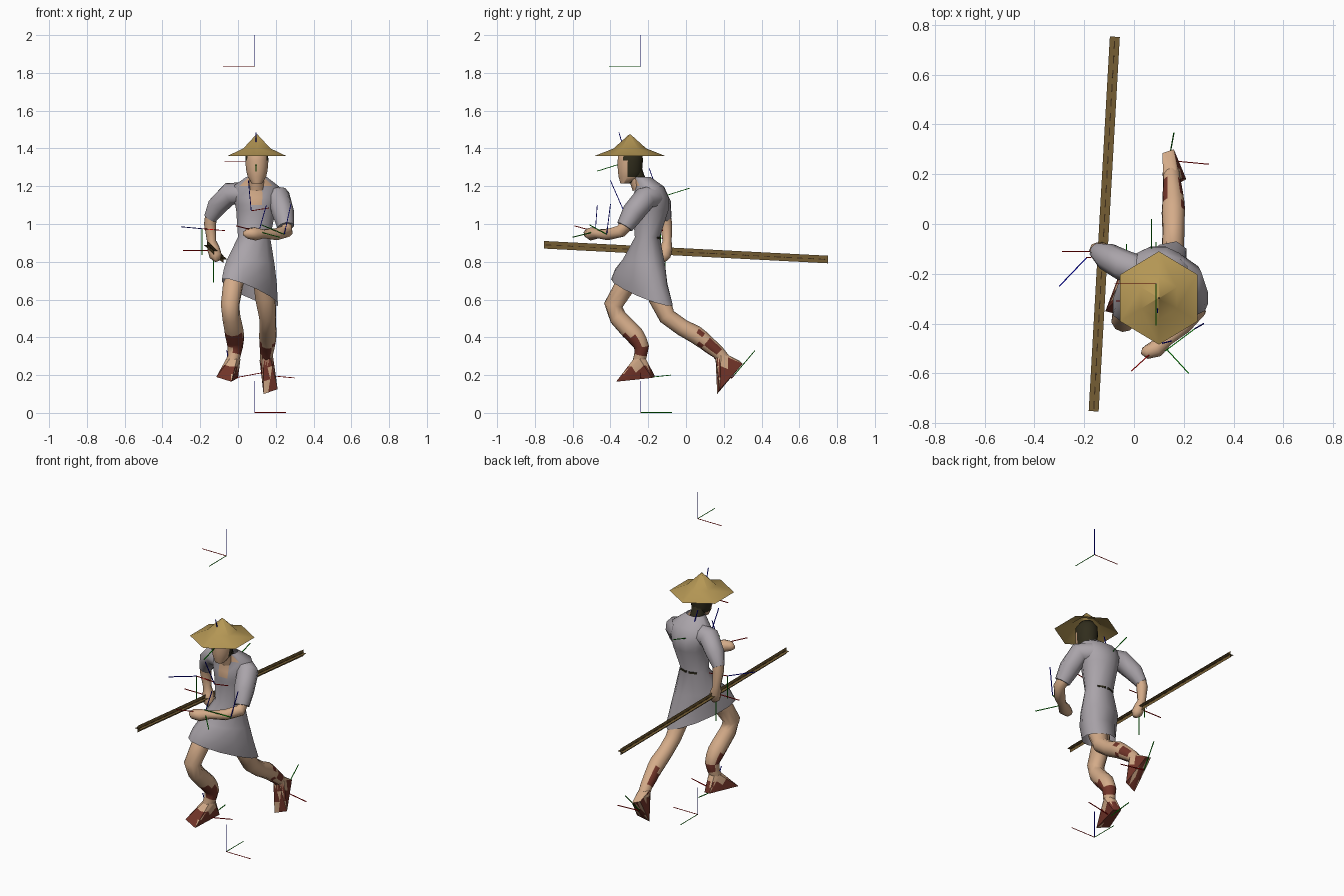
import bpy, bmesh, math, random
from mathutils import Vector

if "Cube" in bpy.data.objects:
    bpy.data.objects.remove(bpy.data.objects["Cube"])

random.seed(4)


def material(name, *rgb):
    m = bpy.data.materials.new(name)
    m.diffuse_color = (*rgb, 1)
    m.use_nodes = True
    m.node_tree.nodes["Principled BSDF"].inputs["Base Color"].default_value = m.diffuse_color
    return m


CLOTH = material("grey cloth", .40, .37, .40)
SKIN = material("skin", .66, .41, .25)
STRAW = material("straw", .46, .31, .09)
HAIR = material("dark hair", .03, .026, .012)
LEATHER = material("red brown leather", .17, .035, .022)
WOOD = material("wood", .17, .105, .032)
DARK = material("dark wood", .045, .025, .01)
RED = material("red", .7, .0, .0)
GREEN = material("green", .0, .45, .0)
BLUE = material("blue", .0, .0, .9)


def finish(name, bm, mats, rule=None, angle=50):
    """Turn a bmesh into an object; rule(face) picks the material index."""
    bmesh.ops.recalc_face_normals(bm, faces=bm.faces)
    bm.normal_update()
    for f in bm.faces:
        f.smooth = angle > 0
        if rule:
            f.material_index = rule(f)
    me = bpy.data.meshes.new(name)
    bm.to_mesh(me)
    bm.free()
    ob = bpy.data.objects.new(name, me)
    bpy.context.collection.objects.link(ob)
    for m in mats:
        me.materials.append(m)
    if angle:
        bpy.ops.object.select_all(action='DESELECT')
        ob.select_set(True)
        bpy.context.view_layer.objects.active = ob
        bpy.ops.object.shade_smooth_by_angle(angle=math.radians(angle))
    return ob


def skin_rings(bm, rings, caps=True):
    """Bridge rings of points with quads."""
    loops = [[bm.verts.new(p) for p in r] for r in rings]
    n = len(loops[0])
    for a, b in zip(loops, loops[1:]):
        for i in range(n):
            j = (i + 1) % n
            bm.faces.new((a[i], a[j], b[j], b[i]))
    if caps:
        bm.faces.new(loops[0][::-1])
        bm.faces.new(loops[-1])


def ellipse(z, cx, cy, rx, ry, n=12):
    return [Vector((cx + rx * math.sin(2 * math.pi * (i + .5) / n),
                    cy - ry * math.cos(2 * math.pi * (i + .5) / n), z)) for i in range(n)]


def limb(name, path, mats, rule=None, sides=8, angle=60):
    """Tube through (x, y, z, radius) points."""
    pts = [Vector(p[:3]) for p in path]
    u, rings = None, []
    for i, p in enumerate(pts):
        t = (pts[min(i + 1, len(pts) - 1)] - pts[max(i - 1, 0)]).normalized()
        u = t.orthogonal() if u is None else u - t * u.dot(t)
        u.normalize()
        v = t.cross(u)
        rings.append([p + path[i][3] * (u * math.cos(a) + v * math.sin(a))
                      for a in (2 * math.pi * k / sides for k in range(sides))])
    bm = bmesh.new()
    skin_rings(bm, rings)
    return finish(name, bm, mats, rule, angle)


def foot(name, ankle, r, sole, rule):
    """Wedge between a round ankle and four sole corners, patched with leather."""
    bm = bmesh.new()
    for p in ellipse(ankle[2], ankle[0], ankle[1], r, r, 6) + [Vector(s) for s in sole]:
        bm.verts.new(p)
    bmesh.ops.convex_hull(bm, input=bm.verts)
    bmesh.ops.subdivide_edges(bm, edges=bm.edges, cuts=2, use_grid_fill=True)
    finish(name, bm, [SKIN, LEATHER], rule, 40)


# Tunic: skewed, slanted hem, narrow waist and open V neckline
sections = [(.64, .063, -.235, .153, .127), (.72, .065, -.240, .145, .125),
            (.80, .068, -.225, .130, .108), (.93, .085, -.205, .088, .068),
            (1.07, .095, -.188, .108, .098), (1.10, .096, -.187, .115, .10),
            (1.14, .097, -.187, .125, .098), (1.20, .095, -.192, .125, .075),
            (1.25, .098, -.235, .055, .048)]
rings = [ellipse(*s) for s in sections]
for k, w in ((0, 1), (1, .7), (2, .35)):
    for p in rings[k]:
        p.y += w * .68 * (p.x - .06)
        p.z += w * (-.26 * (p.y + .235) - .25 * (p.x - .06))
bm = bmesh.new()
skin_rings(bm, rings, caps=False)


def neckline(f):
    c = f.calc_center_median()
    return int(c.z > 1.09 and c.y < -.21 and abs(c.x - .098) < .012 + .35 * (c.z - 1.08))


finish("tunic", bm, [CLOTH, SKIN], neckline, 60)

# Belt pieces showing at the back of the waist
for s in (-1, 1):
    limb("belt_piece", [(.085 + s * .008, -.135, .925, .007),
                        (.085 + s * .055, -.152, .925, .007)], [HAIR], sides=4)

# Neck and head, hair on the rear faces
limb("neck", [(.098, -.24, 1.19, .045), (.099, -.262, 1.25, .042),
              (.1, -.28, 1.31, .04)], [SKIN, HAIR],
     lambda f: int(f.normal.y > .25))
bm = bmesh.new()
skin_rings(bm, [ellipse(*s, n=16) for s in (
    (1.215, .1, -.32, .028, .028), (1.25, .1, -.297, .05, .061), (1.28, .1, -.297, .057, .065),
    (1.305, .1, -.296, .06, .067), (1.335, .1, -.295, .062, .068),
    (1.375, .1, -.295, .06, .066), (1.41, .1, -.295, .035, .04))])


def hairline(f):
    c = f.calc_center_median()
    edge = -.335 if c.z > 1.335 else -.30 if c.z < 1.32 else -.32
    return int(c.z > 1.25 and c.y > edge or c.z > 1.375 or c.y > -.285)


finish("head", bm, [SKIN, HAIR], hairline, 60)

# Six-sided straw hat, an open shell
bm = bmesh.new()
levels = [(1.36, .18), (1.40, .083), (1.475, .003)]
skin_rings(bm, [[Vector((.1 + r * math.sin(a), -.297 + 1.04 * r * math.cos(a), z))
                 for a in (math.pi * k / 3 for k in range(6))] for z, r in levels], caps=False)
finish("straw_hat", bm, [STRAW], angle=50)

# Sleeves
limb("right_sleeve", [(.03, -.19, 1.16, .06), (-.045, -.165, 1.16, .062),
                      (-.11, -.13, 1.095, .056), (-.147, -.11, 1.03, .036)], [CLOTH])
limb("left_sleeve", [(.16, -.18, 1.14, .065), (.218, -.215, 1.14, .062),
                     (.238, -.28, 1.06, .06), (.253, -.325, .985, .045)], [CLOTH])

# Forearms and hands
limb("right_forearm", [(-.14, -.115, 1.06, .032), (-.148, -.105, 1.0, .032),
                       (-.14, -.10, .91, .024), (-.13, -.105, .87, .033),
                       (-.118, -.115, .83, .033), (-.108, -.12, .805, .015)], [SKIN])
limb("left_forearm", [(.25, -.31, 1.0, .035), (.258, -.345, .962, .034),
                      (.20, -.41, .945, .032), (.135, -.465, .948, .024),
                      (.09, -.50, .948, .036), (.05, -.515, .95, .028),
                      (.03, -.51, .95, .012)], [SKIN])


# Legs with patchy leather wraps around the shins
def right_wrap(f):
    return int(.32 < f.calc_center_median().z < .42 and random.random() < .75)


def left_wrap(f):
    return int(.07 < f.calc_center_median().y < .17 and f.normal.z < .6 and random.random() < .8)


limb("right_leg", [(.005, -.27, .77, .045), (-.028, -.325, .67, .054), (-.042, -.385, .57, .05),
                   (-.035, -.36, .505, .048), (-.022, -.30, .44, .05), (-.018, -.27, .41, .05),
                   (-.015, -.25, .38, .046), (-.015, -.235, .35, .041), (-.02, -.24, .31, .035),
                   (-.035, -.255, .25, .034)], [SKIN, LEATHER], right_wrap, sides=10)
limb("left_leg", [(.12, -.20, .74, .045), (.145, -.145, .61, .055), (.157, -.10, .51, .046),
                  (.158, -.02, .452, .045), (.158, .05, .415, .048), (.158, .08, .393, .046),
                  (.157, .105, .373, .043), (.155, .13, .352, .041), (.152, .17, .32, .036),
                  (.148, .21, .27, .034)], [SKIN, LEATHER], left_wrap, sides=10)

# Feet
foot("right_foot", (-.025, -.245, .285), .038,
     [(-.115, -.35, .19), (-.035, -.37, .165), (.0, -.18, .185), (-.045, -.165, .195)],
     lambda f: int(f.calc_center_median().z < .25 and random.random() < .85))


def left_sandal(f):
    c = f.calc_center_median()
    bare = f.normal.z > .15 and c.x < .165
    return int(not bare and c.z < .285 and random.random() < .85)


foot("left_foot", (.15, .185, .31), .034,
     [(.115, .285, .275), (.16, .30, .26), (.135, .165, .10), (.21, .18, .125)], left_sandal)

# Carrying pole: an upright and a flat blade crossed, with a dashed centre
start, end = Vector((-.162, -.752, .89)), Vector((-.077, .752, .812))
axis = (end - start).normalized()
side = axis.cross(Vector((0, 0, 1))).normalized()
up = side.cross(axis)
bm = bmesh.new()
for w in (side * .02, up * .02):
    bm.faces.new([bm.verts.new(p) for p in (start - w, start + w, end + w, end - w)])
finish("carrying_pole", bm, [WOOD], angle=0)
for k in range(26):
    a, b = (start.lerp(end, (k + o) / 26) for o in (.15, .7))
    limb("pole_dash", [(*a, .003), (*b, .003)], [DARK], sides=4, angle=0)


# Thin axis markers at the joints: origin plus red, green and blue offsets
def marker(o, *offsets, r=.0028):
    for m, d in zip((RED, GREEN, BLUE), offsets):
        if d:
            e = Vector(o) + Vector(d)
            limb("axis_marker_" + m.name, [(*o, r), (*e, r)], [m], sides=4, angle=0)


L = .167
marker((.088, -.24, .002), (L, 0, 0), (0, L, 0), (0, 0, L), r=.002)
marker((.088, -.24, 1.835), (-L, 0, 0), (0, -L, 0), (0, 0, .165), r=.002)
marker((.095, -.31, 1.33), (-L, 0, 0), (0, -.16, -.05), (0, -.045, .155))
marker((.07, -.14, 1.14), (.1, 0, .015), (0, .16, .05), (-.015, -.055, .155))
marker((.07, -.33, 1.07), (.095, 0, .015), None, (-.015, -.07, .16))
marker((.14, .255, .20), (.16, -.015, -.015), (.02, .11, .13), None)
marker((-.03, -.24, .183), (.16, 0, .03), (0, .16, .017), (-.03, -.02, .15))
marker((-.13, -.11, .86), (-.16, 0, 0), (0, 0, -.17), None)
marker((-.19, -.135, .975), (.12, .01, -.01), (0, 0, -.14), (-.11, -.115, .01))
marker((.245, -.42, .945), None, (-.12, -.09, .05), (.035, .02, .16))
marker((.11, -.48, .96), (-.12, -.11, .03), (.11, -.12, -.03), (.04, .01, .14))
